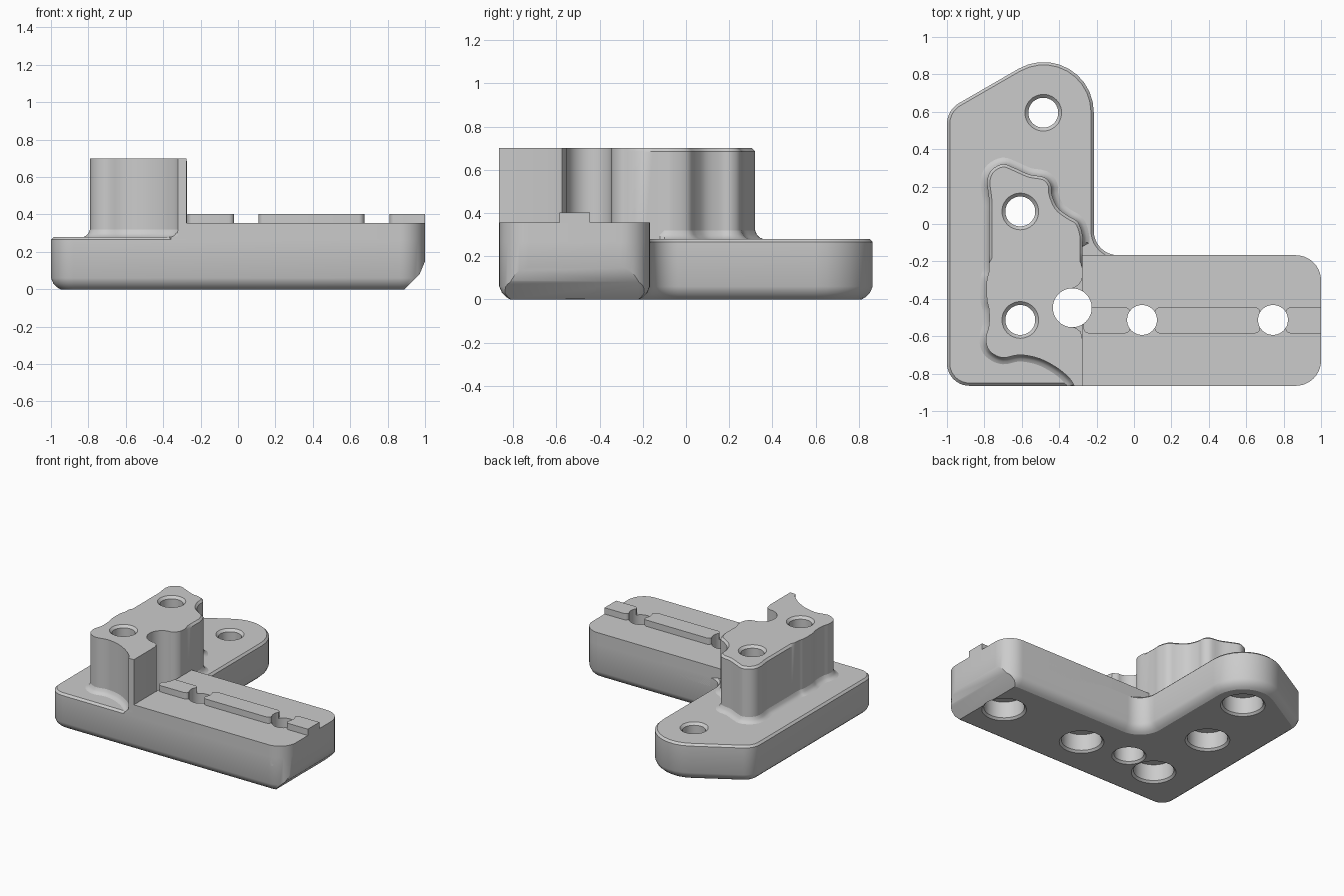
import bpy, bmesh, math
from mathutils import Vector

cube = bpy.data.objects.get("Cube")
if cube:
    bpy.data.objects.remove(cube, do_unlink=True)

grey = bpy.data.materials.new("plain grey")
grey.use_nodes = True
grey.diffuse_color = (0.6, 0.6, 0.6, 1)
grey.node_tree.nodes["Principled BSDF"].inputs["Base Color"].default_value = grey.diffuse_color


def rounded(corners, steps=10):
    """Polygon from (x, y, radius) corners, each replaced by a tangent arc."""
    out = []
    count = len(corners)
    for i, (x, y, r) in enumerate(corners):
        p = Vector((x, y))
        if r == 0:
            out.append(p)
            continue
        a = (Vector(corners[i - 1][:2]) - p).normalized()
        b = (Vector(corners[(i + 1) % count][:2]) - p).normalized()
        half = a.angle(b) / 2
        centre = p + (a + b).normalized() * r / math.sin(half)
        start = p + a * r / math.tan(half) - centre
        end = p + b * r / math.tan(half) - centre
        turn = math.atan2(start.x * end.y - start.y * end.x, start.dot(end))
        for k in range(steps + 1):
            t = turn * k / steps
            c, s = math.cos(t), math.sin(t)
            out.append(centre + Vector((start.x * c - start.y * s, start.x * s + start.y * c)))
    return out


def spline(points, steps=4):
    """Open smooth curve through the points."""
    pts = [Vector(p) for p in points]
    pts = [pts[0]] + pts + [pts[-1]]
    out = []
    for a, b, c, d in zip(pts, pts[1:], pts[2:], pts[3:]):
        for k in range(steps):
            t = k / steps
            out.append(b + (c - a) * t / 2 + (a - b * 2.5 + c * 2 - d / 2) * t**2
                       + (b * 3 - a - c * 3 + d) * t**3 / 2)
    return out + [pts[-1]]


def circle(x, y, r, sides=48):
    return [Vector((x + r * math.cos(k * math.tau / sides), y + r * math.sin(k * math.tau / sides)))
            for k in range(sides)]


def inset(outline, amount):
    """Move the outline inward; negative amounts move it outward."""
    area = sum(a.cross(b) for a, b in zip(outline, outline[1:] + outline[:1]))
    sign = 1 if area > 0 else -1
    out = []
    for i, p in enumerate(outline):
        e = (p - outline[i - 1]).normalized()
        f = (outline[(i + 1) % len(outline)] - p).normalized()
        n = Vector((-e.y - f.y, e.x + f.x)) * sign
        out.append(p + n / max(1 + e.dot(f), 0.4) * amount)
    return out


def loft(name, outline, layers, adjust=None, cuts=()):
    """Closed solid from (height, inset) layers of one outline."""
    bm = bmesh.new()
    rings = []
    for z, amount in layers:
        ring = inset(outline, amount)
        if adjust:
            ring = [adjust(p, q) for p, q in zip(outline, ring)]
        rings.append([bm.verts.new((p.x, p.y, z)) for p in ring])
    n = len(outline)
    for low, high in zip(rings, rings[1:]):
        for i in range(n):
            bm.faces.new((low[i], low[(i + 1) % n], high[(i + 1) % n], high[i]))
    bm.faces.new(rings[0])
    bm.faces.new(rings[-1])
    for point, normal in cuts:
        geom = bm.verts[:] + bm.edges[:] + bm.faces[:]
        bmesh.ops.bisect_plane(bm, geom=geom, plane_co=point, plane_no=normal, clear_outer=True)
        bmesh.ops.holes_fill(bm, edges=[e for e in bm.edges if e.is_boundary], sides=0)
    bmesh.ops.remove_doubles(bm, verts=bm.verts[:], dist=0.00005)
    bmesh.ops.recalc_face_normals(bm, faces=bm.faces[:])
    mesh = bpy.data.meshes.new(name)
    bm.to_mesh(mesh)
    bm.free()
    mesh.materials.append(grey)
    obj = bpy.data.objects.new(name, mesh)
    bpy.context.scene.collection.objects.link(obj)
    return obj


front, back, seam = -0.865, -0.167, -0.275

# L-shaped base with a rounded underside and a sloped arm end
base = loft("base_plate", rounded([
    (-1, front, 0.12), (1, front, 0.135), (1, back, 0.135),
    (-0.215, back, 0.13), (-0.215, 1.062, 0.268), (-1, 0.609, 0.13)]),
    [(0, 0.05), (0.01, 0.034), (0.03, 0.013), (0.06, 0), (0.265, 0), (0.28, 0.015)],
    cuts=[((0.89, 0, 0), (1, 0, -1)), ((1, 0, 0.15), (2.4, 0, -1))])

# Raised deck of the arm
arm = loft("arm_deck", rounded([
    (seam, front, 0), (1, front, 0.135), (1, back, 0.135), (seam, back, 0)]),
    [(0.2, 0), (0.355, 0)])

# Rail in three pieces along the arm
parts = [base, arm]
for i, (x1, x2, r2) in enumerate([(-0.27, -0.02, 0.03), (0.11, 0.675, 0.03), (0.81, 1, 0)]):
    parts.append(loft(f"rail_{i + 1}", rounded([
        (x1, -0.585, 0.03), (x2, -0.585, r2), (x2, -0.445, r2), (x1, -0.445, 0.03)], 5),
        [(0.33, 0), (0.403, 0)]))

# Wavy tower outline, closed by the tip beside the pin hole
wave = spline([
    (-0.345, -0.35), (-0.31, -0.335), (-0.285, -0.31), (seam, -0.27), (seam, -0.12),
    (seam, -0.06), (-0.3, 0.01), (-0.355, 0.045), (-0.41, 0.09), (-0.44, 0.16),
    (-0.445, 0.21), (-0.48, 0.25), (-0.56, 0.265), (-0.64, 0.3), (-0.7, 0.32),
    (-0.76, 0.29), (-0.785, 0.23), (-0.775, 0.13), (-0.775, 0.05), (-0.775, -0.15),
    (-0.775, -0.25), (-0.787, -0.3), (-0.787, -0.4), (-0.775, -0.46), (-0.775, -0.54),
    (-0.79, -0.6), (-0.787, -0.65), (-0.76, -0.69), (-0.7, -0.715), (-0.61, -0.7),
    (-0.505, -0.72), (-0.41, -0.77), (-0.345, -0.825), (-0.32, front)])
tip = [Vector(p) for p in [(seam, front), (seam, -0.62), (-0.285, -0.575),
                           (-0.31, -0.557), (-0.345, -0.545), (-0.37, -0.445)]]


def bevel_rule(p, q):
    """Only the back half of the tower top is bevelled."""
    return q if p.y > -0.2 else p


def foot_rule(p, q):
    """The foot flares only where it is clear of the arm and the front face."""
    beside_arm = p.y < -0.1 and (p.x > -0.3 or (p.x > -0.4 and p.y > -0.6))
    return p if beside_arm else Vector((q.x, max(q.y, front)))


# Tower body and its flared foot
parts.append(loft("tower", wave + tip, [(0.2, 0), (0.685, 0), (0.7, 0.015)], bevel_rule))
parts.append(loft("tower_foot", wave + tip, [
    (0.21, -0.035), (0.28, -0.035), (0.287, -0.02), (0.3, -0.008), (0.32, 0)], foot_rule))

# Screw holes with counterbores below, plus one plain pin hole
cutters = []
for x, y, top in [(-0.485, 0.595, 0.28), (-0.608, 0.067, 0.7), (-0.608, -0.513, 0.7),
                  (0.043, -0.513, 0), (0.743, -0.513, 0)]:
    layers = [(-0.01, -0.085), (0.015, -0.06), (0.14, -0.06), (0.14, 0)]
    layers += [(top - 0.018, 0), (top + 0.01, -0.028)] if top else [(0.5, 0)]
    cutters.append(loft("hole_cutter", circle(x, y, 0.08), layers))
cutters.append(loft("pin_cutter", circle(-0.33, -0.448, 0.104),
                    [(-0.01, -0.025), (0.015, 0), (0.8, 0)]))

for part in parts:
    bpy.ops.object.select_all(action="DESELECT")
    part.select_set(True)
    bpy.context.view_layer.objects.active = part
    for cutter in cutters:
        mod = part.modifiers.new("hole", "BOOLEAN")
        mod.operation = "DIFFERENCE"
        mod.solver = "EXACT"
        mod.use_self = True
        mod.object = cutter
        bpy.ops.object.modifier_apply(modifier=mod.name)
    bpy.ops.object.shade_smooth_by_angle(angle=math.radians(30))

for cutter in cutters:
    bpy.data.objects.remove(cutter, do_unlink=True)
